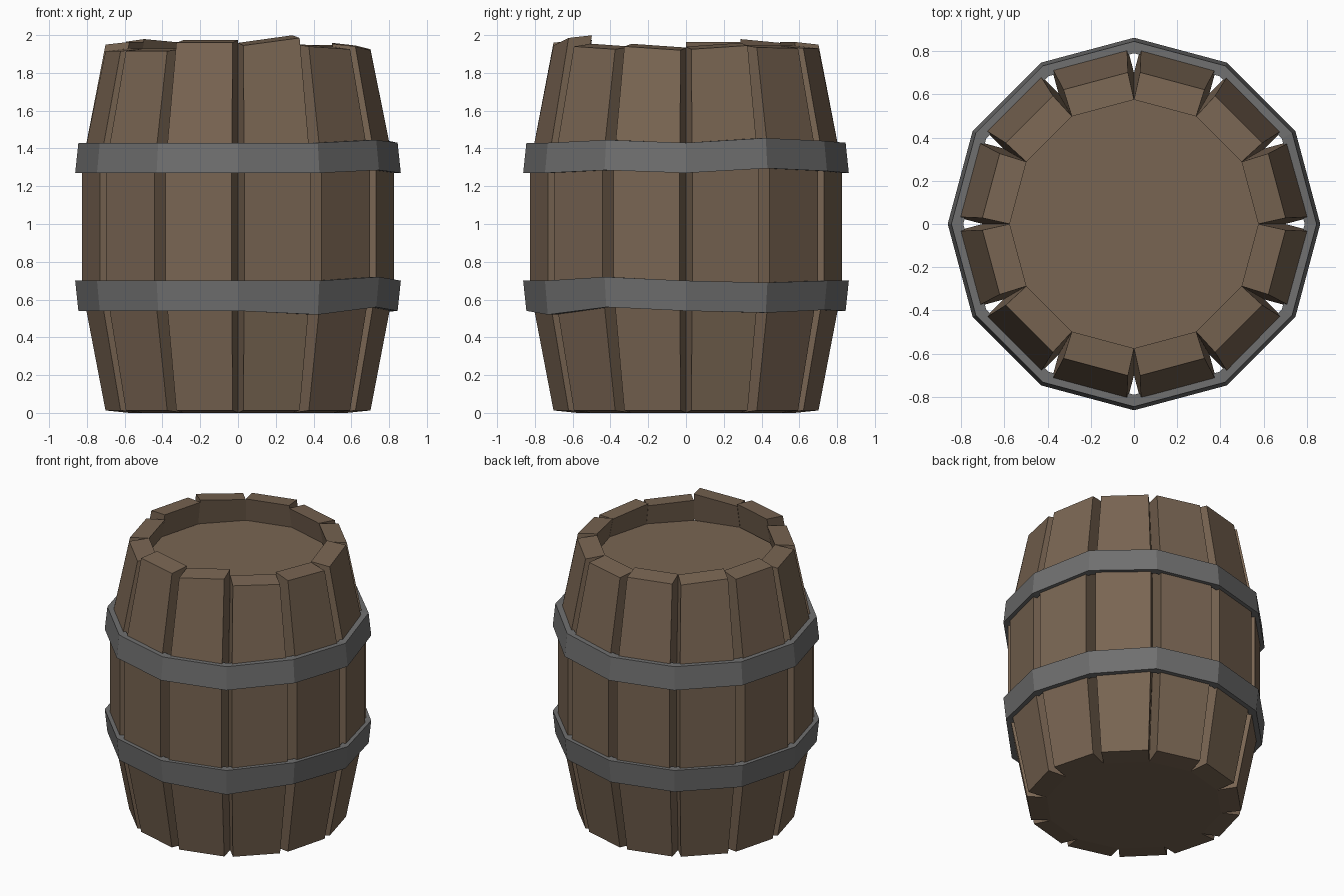
import bpy, bmesh
from math import radians, cos, sin

if "Cube" in bpy.data.objects:
    bpy.data.objects.remove(bpy.data.objects["Cube"])


def material(name, rgb):
    m = bpy.data.materials.new(name)
    m.diffuse_color = (*rgb, 1)
    m.use_nodes = True
    m.node_tree.nodes["Principled BSDF"].inputs["Base Color"].default_value = m.diffuse_color
    return m


wood = material("wood", (0.19, 0.13, 0.085))
iron = material("iron", (0.16, 0.16, 0.16))


def polar(r, deg, z):
    return (r * cos(radians(deg)), r * sin(radians(deg)), z)


def skin(name, rings, mat, closed=False):
    """Join equal-length rings with quads; cap the ends or close into a loop."""
    bm = bmesh.new()
    vs = [[bm.verts.new(p) for p in ring] for ring in rings]
    n, k = len(vs[0]), len(vs)
    for i in range(k if closed else k - 1):
        a, b = vs[i], vs[(i + 1) % k]
        for j in range(n):
            bm.faces.new((a[j], a[(j + 1) % n], b[(j + 1) % n], b[j]))
    if not closed:
        bm.faces.new(vs[0])
        bm.faces.new(vs[-1])
    bmesh.ops.recalc_face_normals(bm, faces=bm.faces)
    me = bpy.data.meshes.new(name)
    bm.to_mesh(me)
    bm.free()
    me.materials.append(mat)
    ob = bpy.data.objects.new(name, me)
    bpy.context.collection.objects.link(ob)
    return ob


# Staves: uneven top heights (left, right) at the outer edge
tops = [(1.925, 1.945), (1.935, 1.93), (1.93, 1.93), (1.95, 1.95),
        (1.945, 1.965), (1.95, 1.95), (1.915, 1.915), (1.915, 1.915),
        (1.96, 1.96), (1.945, 1.985), (1.94, 1.925), (1.94, 1.92)]
for i, (za, zb) in enumerate(tops):
    mid = 15 + 30 * i
    # (outer radius, inner radius, outer z on both sides, inner z rise)
    levels = [(0.702, 0.575, 0.013, 0.013, -0.013), (0.826, 0.70, 0.66, 0.66, 0),
              (0.826, 0.70, 1.31, 1.31, 0), (0.702, 0.575, za, zb, 0.014)]
    rings = [[polar(ro, mid - 12.7, a), polar(ro, mid + 12.7, b),
              polar(ri, mid + 15, b + rise), polar(ri, mid - 15, a + rise)]
             for ro, ri, a, b, rise in levels]
    skin(f"stave_{i + 1}", rings, wood)

# Hoops: slightly bent 12-sided bands
bends = {"upper_hoop": {1: (0.025, 0.025), 2: (0.01, 0.01), 11: (0.015, 0.015)},
         "lower_hoop": {1: (-0.01, -0.01), 2: (0, 0.005), 10: (0, -0.02), 11: (0.02, 0.02)}}
for name, top, bottom, rt, rb in (("upper_hoop", 1.43, 1.27, 0.845, 0.862),
                                  ("lower_hoop", 0.70, 0.54, 0.862, 0.845)):
    rings = []
    for i in range(12):
        dt, db = bends[name].get(i, (0, 0))
        rings.append([polar(rb, 30 * i, bottom + db), polar(rt, 30 * i, top + dt),
                      polar(rt - 0.055, 30 * i, top + dt), polar(rb - 0.055, 30 * i, bottom + db)])
    skin(name, rings, iron, closed=True)

# Lid and base boards
for name, z0, z1, r0, r1 in (("lid", 1.75, 1.80, 0.61, 0.60), ("base", 0, 0.05, 0.575, 0.583)):
    skin(name, [[polar(r, 30 * i, z) for i in range(12)] for r, z in ((r0, z0), (r1, z1))], wood)
